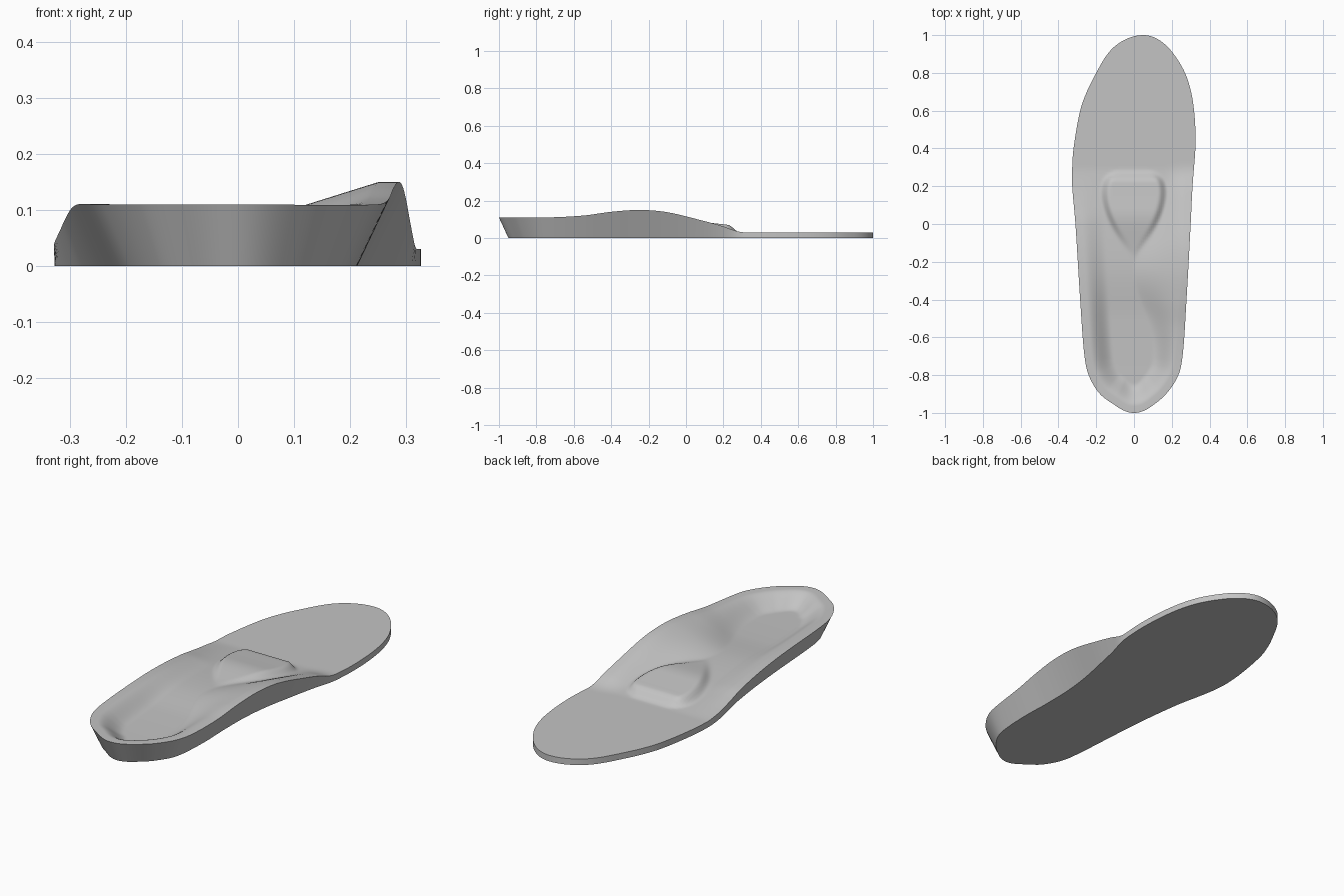
import bpy, bmesh
from math import acos, cos, exp, pi
from mathutils import Vector

cube = bpy.data.objects.get("Cube")
if cube:
    bpy.data.objects.remove(cube, do_unlink=True)

STATIONS = 200      # steps from heel to toe
RINGS = 26          # steps from rim to centre line
RIM = 0.035         # width of the flat rim
FOREFOOT = 0.03     # sheet thickness


def angle(y):
    """Heel-to-toe position as an angle, so the rounded ends stay smooth."""
    return acos(max(-1.0, min(1.0, -y)))


def curve(points):
    """Smooth function of y through the given (y, value) points."""
    keys = [(angle(y), v) for y, v in points]
    last = len(keys) - 1

    def slope(i):
        a, b = keys[max(i - 1, 0)], keys[min(i + 1, last)]
        return (b[1] - a[1]) / (b[0] - a[0])

    def value(y):
        x = angle(y)
        i = 0
        while i < last - 1 and x > keys[i + 1][0]:
            i += 1
        (x0, v0), (x1, v1) = keys[i], keys[i + 1]
        w = x1 - x0
        t = max(0.0, min(1.0, (x - x0) / w))
        s = t * t * (3 - 2 * t)
        return (v0 + (v1 - v0) * s + w * t * (1 - t) *
                ((1 - t) * slope(i) - t * slope(i + 1)))
    return value


def smooth(t):
    t = max(0.0, min(1.0, t))
    return t * t * (3 - 2 * t)


# Plan outline of each side
left_edge = curve([(-1, 0), (-.96, .1), (-.9, .17), (-.8, .235), (-.7, .257), (-.4, .278),
                   (0, .3), (.2, .31), (.4, .325), (.5, .325), (.6, .318), (.7, .302),
                   (.8, .27), (.9, .21), (.95, .165), (1, .05)])
right_edge = curve([(-1, 0), (-.96, -.1), (-.9, -.18), (-.8, -.24), (-.7, -.262), (-.4, -.285),
                    (0, -.31), (.2, -.327), (.3, -.327), (.4, -.32), (.6, -.285), (.7, -.25),
                    (.8, -.2), (.9, -.14), (.95, -.09), (1, .05)])
# Rim heights, footbed floor and pad half width
left_rim = curve([(-1, .11), (-.75, .11), (-.55, .12), (-.4, .14), (-.25, .15), (-.1, .138),
                  (.1, .09), (.2, .062), (.27, .037), (.32, .03), (.5, .03), (1, .03)])
right_rim = curve([(-1, .11), (-.75, .11), (-.4, .11), (-.2, .102), (0, .08), (.1, .06),
                   (.2, .042), (.3, .03), (.5, .03), (1, .03)])
floor = curve([(-1, .052), (-.8, .05), (-.5, .056), (-.25, .072), (0, .062), (.15, .045),
               (.25, .034), (.3, .03), (.5, .03), (1, .03)])
pad_width = curve([(-.2, 0), (-.1, .075), (0, .135), (.1, .172), (.18, .18), (.24, .16), (.29, .1)])


def pad(x, y):
    """Height of the raised metatarsal pad."""
    if not -.2 < y < .285:
        return 0.0
    return (.034 * smooth((pad_width(y) - abs(x)) / .05)
            * smooth((.285 - y) / .06) * smooth((y + .2) / .28))


def surface(point, rim_height, depth, side):
    """Footbed height: flat rim, sloping wall, then the floor and pad."""
    arch = exp(-((point.y + .25) / .25) ** 2) if side > 0 else 0.0
    t = max(0.0, min(1.0, (depth - RIM) / (.12 + .13 * arch)))
    ease = arch * t + (1 - arch) * smooth(t)
    base = rim_height + (floor(point.y) - rim_height) * ease
    return max(FOREFOOT, base + pad(point.x, point.y))


# Walk round the outline: up the left side, back down the right
heel_to_toe = [-cos(pi * i / STATIONS) for i in range(STATIONS + 1)]
walk = [(1, y) for y in heel_to_toe] + [(-1, y) for y in reversed(heel_to_toe[1:-1])]

bm = bmesh.new()
rows = []
for side, y in walk:
    edge = Vector(((left_edge if side > 0 else right_edge)(y), y, 0))
    centre = Vector((0, max(-.72, min(.72, y)), 0))
    rim_height = max(FOREFOOT, (left_rim if side > 0 else right_rim)(y))
    length = (centre - edge).length
    inward = (centre - edge) / length
    # Undercut wall, vertical at the forefoot
    row = [bm.verts.new(edge + inward * .63 * (rim_height - FOREFOOT))]
    row.append(bm.verts.new(edge + Vector((0, 0, rim_height))))
    for k in range(RINGS + 1):
        depth = RIM + (length - RIM) * k / RINGS
        p = edge + inward * depth
        if k == RINGS:
            p = centre.copy()
        p.z = surface(p, rim_height, depth, side)
        row.append(bm.verts.new(p))
    rows.append(row)

for a, b in zip(rows, rows[1:] + rows[:1]):
    for k in range(len(a) - 1):
        bm.faces.new((a[k], b[k], b[k + 1], a[k + 1]))
bm.faces.new([row[0] for row in reversed(rows)])
bmesh.ops.remove_doubles(bm, verts=bm.verts[:], dist=.0004)
bmesh.ops.recalc_face_normals(bm, faces=bm.faces[:])

mesh = bpy.data.meshes.new("insole")
bm.to_mesh(mesh)
bm.free()
insole = bpy.data.objects.new("insole", mesh)
bpy.context.collection.objects.link(insole)

# Single grey foam colour
foam = bpy.data.materials.new("grey foam")
foam.use_nodes = True
colour = (.55, .55, .55, 1)
foam.diffuse_color = colour
foam.node_tree.nodes["Principled BSDF"].inputs["Base Color"].default_value = colour
mesh.materials.append(foam)

bpy.ops.object.select_all(action='DESELECT')
insole.select_set(True)
bpy.context.view_layer.objects.active = insole
bpy.ops.object.shade_smooth_by_angle(angle=.6)
